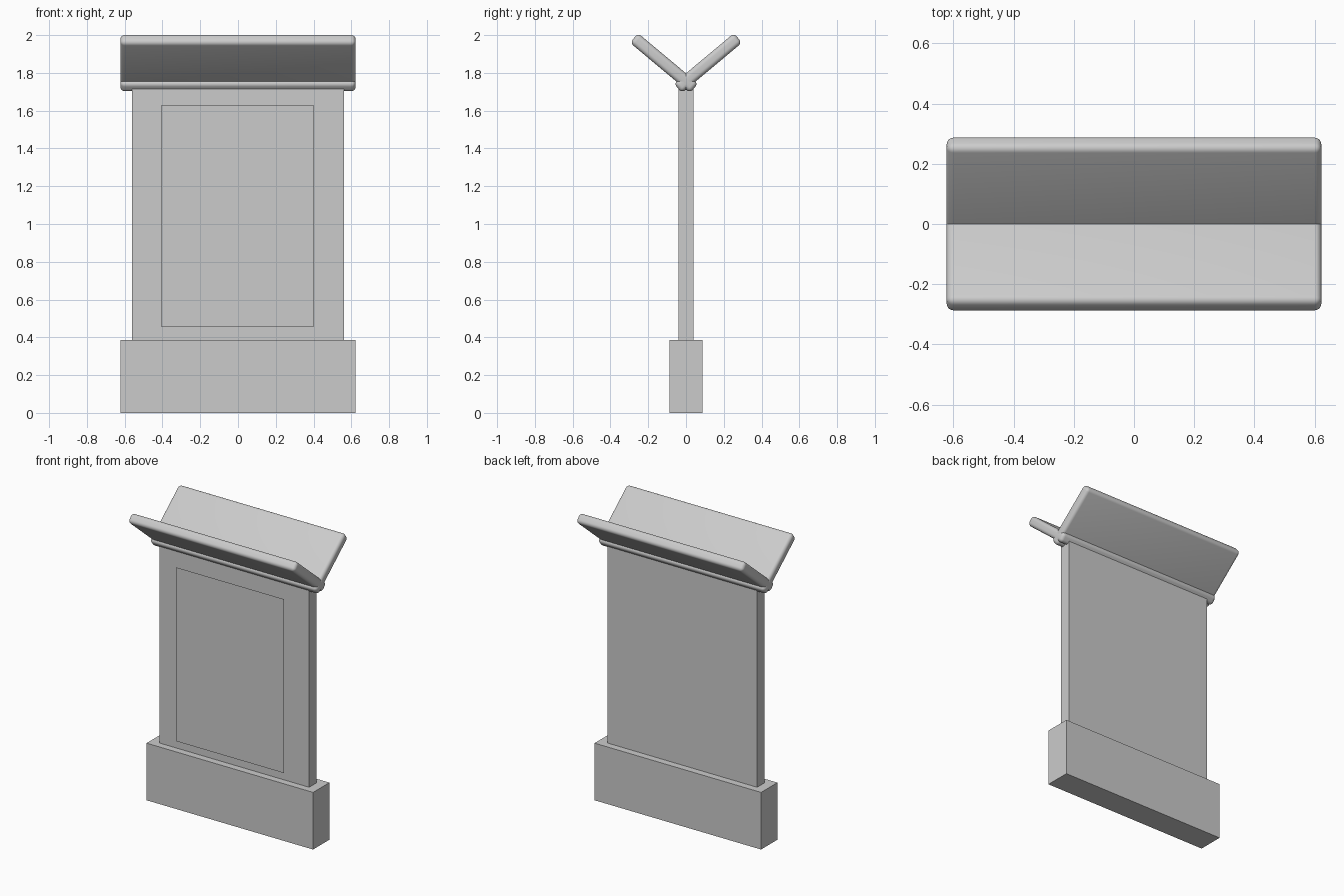
import bpy
import math
from mathutils import Vector

if "Cube" in bpy.data.objects:
    bpy.data.objects.remove(bpy.data.objects["Cube"], do_unlink=True)

# Single matte grey for the whole piece
grey = bpy.data.materials.new("light_grey")
grey.use_nodes = True
colour = (0.6, 0.6, 0.6, 1)
grey.diffuse_color = colour
shader = next(n for n in grey.node_tree.nodes if n.type == 'BSDF_PRINCIPLED')
shader.inputs["Base Color"].default_value = colour


def finish(name, size):
    """Name, size and colour the newly added primitive."""
    obj = bpy.context.object
    obj.name = name
    obj.scale = size
    bpy.ops.object.transform_apply(location=False, rotation=False, scale=True)
    obj.data.materials.append(grey)
    return obj


def box(name, size, centre):
    bpy.ops.mesh.primitive_cube_add(size=1, location=centre)
    return finish(name, size)


# Plinth and upright wall
width = 1.245
box("base", (width, 0.174, 0.386), (0, 0, 0.193))
box("wall", (1.12, 0.08, 1.35), (0, 0, 1.06))

# Flat sheet standing just in front of the wall, facing forward
bpy.ops.mesh.primitive_plane_add(size=1, location=(-0.002, -0.081, 1.0425))
panel = finish("front_panel", (0.806, 1.175, 1))
panel.rotation_euler.x = math.radians(90)

# Two rounded boards that cross at the foot and open upward as a V
thickness = 0.066
for name, side in (("front_board", -1), ("back_board", 1)):
    low = Vector((0, -0.0225 * side, 1.736))
    high = Vector((0, 0.2545 * side, 1.9675))
    span = high - low
    board = box(name, (width, span.length + 0.054, thickness), (low + high) / 2)
    board.rotation_euler.x = math.atan2(span.z, span.y * side) * side
    bevel = board.modifiers.new("rounded_edges", 'BEVEL')
    bevel.width = 0.023
    bevel.segments = 6
    bevel.limit_method = 'NONE'
    bpy.ops.object.modifier_apply(modifier=bevel.name)
    bpy.ops.object.shade_smooth_by_angle(angle=math.radians(35))
